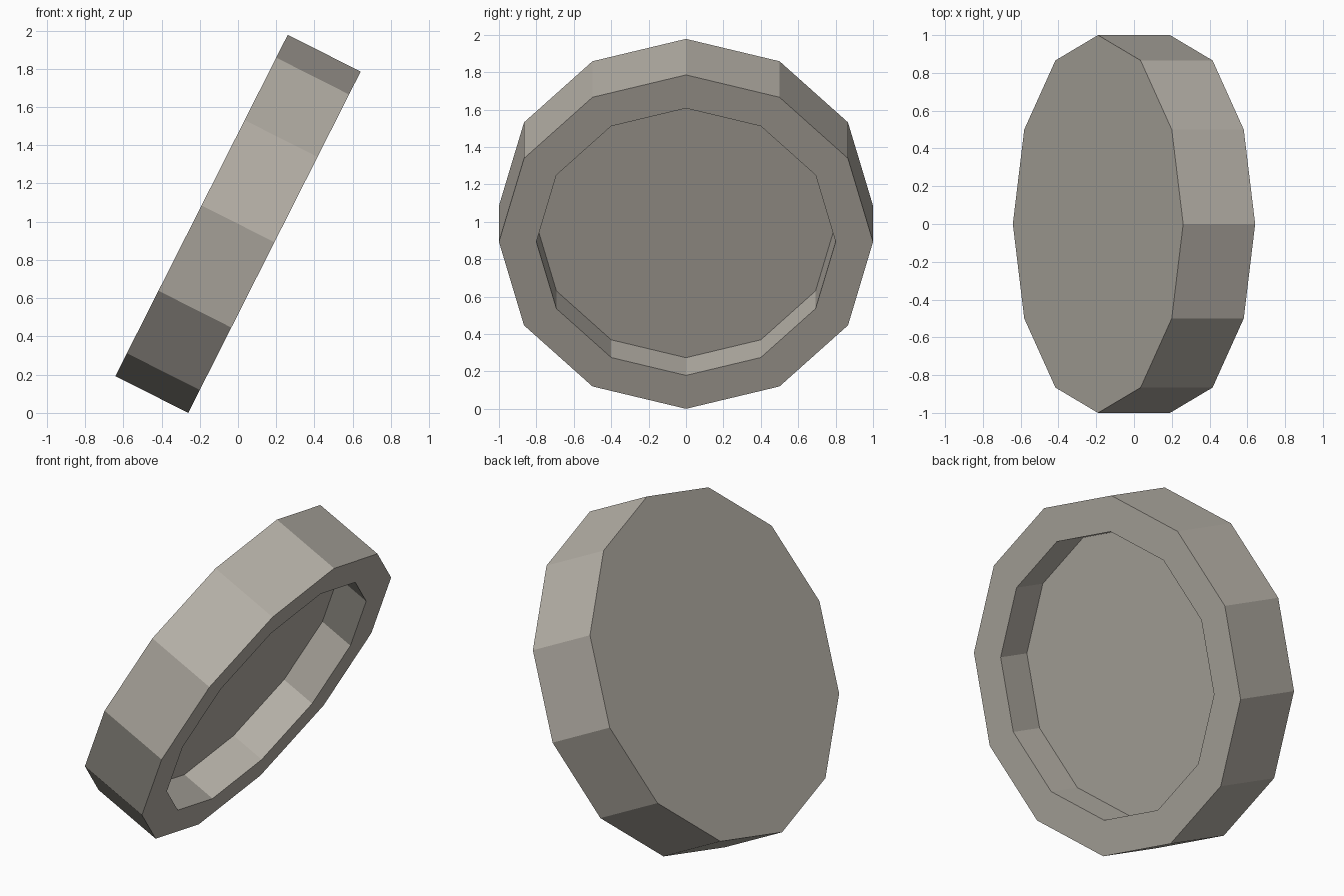
import bpy, bmesh, math
from mathutils import Matrix, Vector

if "Cube" in bpy.data.objects:
    bpy.data.objects.remove(bpy.data.objects["Cube"])

SIDES, RADIUS, INNER, THICK, DEPTH = 12, 1.0, 0.8, 0.427, 0.21
TILT = math.radians(26.8)

mat = bpy.data.materials.new("warm grey")
mat.diffuse_color = (0.47, 0.44, 0.39, 1)
mat.use_nodes = True
mat.node_tree.nodes["Principled BSDF"].inputs["Base Color"].default_value = mat.diffuse_color

# Disc with twelve flat sides
bm = bmesh.new()
bmesh.ops.create_cone(bm, cap_ends=True, segments=SIDES,
                      radius1=RADIUS, radius2=RADIUS, depth=THICK)
bm.normal_update()

# Sunken face inside a raised rim
front = max(bm.faces, key=lambda f: f.calc_center_median().z)
bmesh.ops.inset_region(bm, faces=[front], use_even_offset=True,
                       thickness=(RADIUS - INNER) * math.cos(math.pi / SIDES))
floor = bmesh.ops.extrude_discrete_faces(bm, faces=[front])["faces"][0]
bmesh.ops.translate(bm, verts=floor.verts, vec=(0, 0, -DEPTH))

# Tilt so the open face looks right and slightly down, then rest on the ground
axis = Vector((math.cos(TILT), 0, -math.sin(TILT)))
up = Vector((math.sin(TILT), 0, math.cos(TILT)))
rot = Matrix((up, axis.cross(up), axis)).transposed()
bmesh.ops.transform(bm, matrix=rot.to_4x4(), verts=bm.verts)
low = min(v.co.z for v in bm.verts)
bmesh.ops.translate(bm, verts=bm.verts, vec=(0, 0, -low))
bmesh.ops.recalc_face_normals(bm, faces=bm.faces)

mesh = bpy.data.meshes.new("tilted_dish")
bm.to_mesh(mesh)
bm.free()
mesh.materials.append(mat)
bpy.context.collection.objects.link(bpy.data.objects.new("tilted_dish", mesh))
